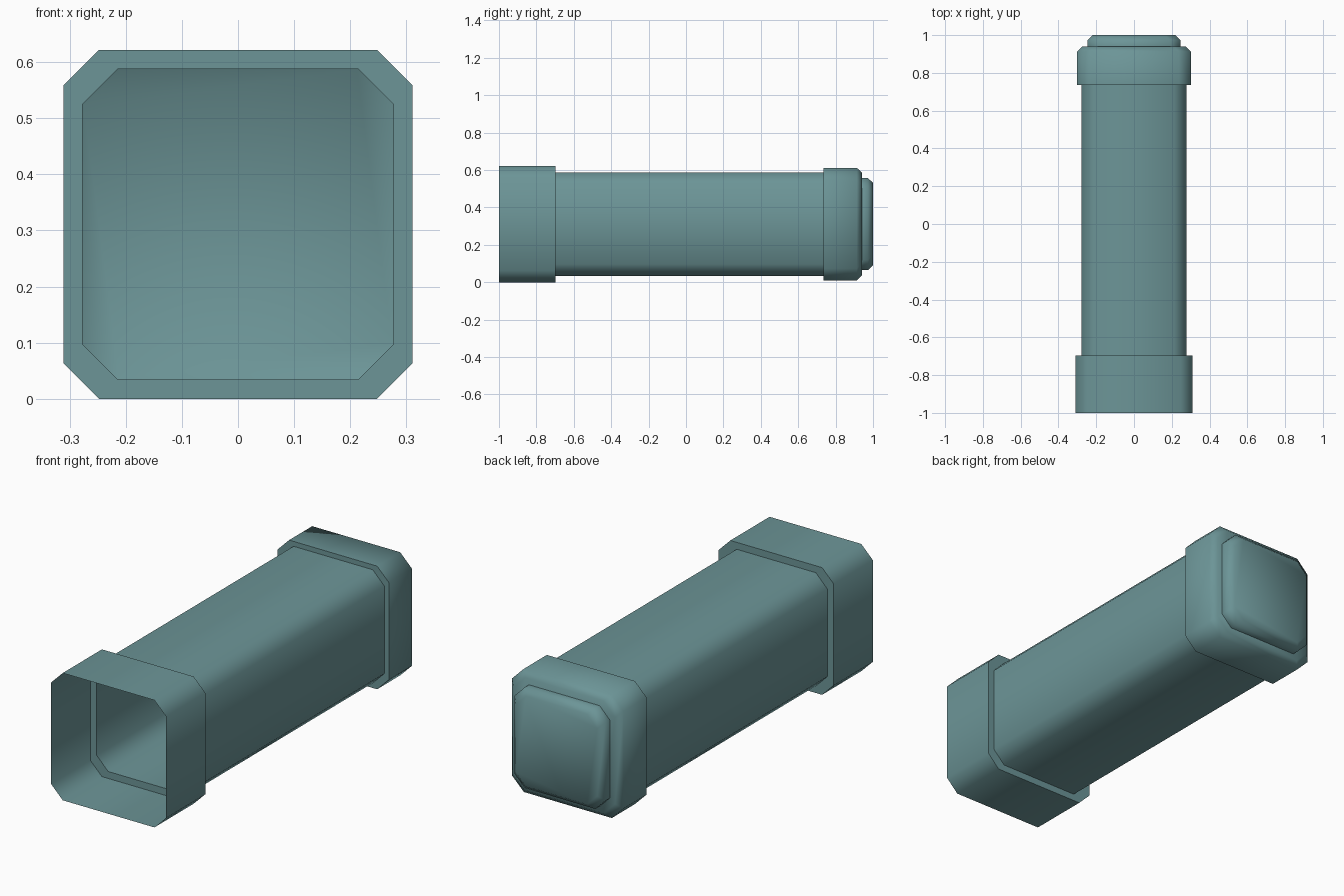
import bpy, bmesh, math

if "Cube" in bpy.data.objects:
    bpy.data.objects.remove(bpy.data.objects["Cube"])

ZC = 0.311      # height of the tube axis
mat = bpy.data.materials.new("muted teal")
mat.diffuse_color = (0.15, 0.30, 0.31, 1)
mat.use_nodes = True
mat.node_tree.nodes["Principled BSDF"].inputs["Base Color"].default_value = mat.diffuse_color


def octagon(h, c):
    """Square of half-size h with corners cut by c, counter-clockwise in x/z."""
    k = h - c
    return [(h, -k), (h, k), (k, h), (-k, h), (-h, k), (-h, -k), (-k, -h), (k, -h)]


def loft(name, rings, cap=False):
    """Skin octagon rings given as (y, half size, corner cut); optional end cap."""
    bm = bmesh.new()
    loops = [[bm.verts.new((x, y, ZC + z)) for x, z in octagon(h, c)]
             for y, h, c in rings]
    for a, b in zip(loops, loops[1:]):
        for i in range(8):
            j = (i + 1) % 8
            bm.faces.new((a[i], b[i], b[j], a[j])).normal_flip()
    if cap:
        bm.faces.new(list(reversed(loops[-1])))
    bm.normal_update()
    # make the outer walls point away from the axis
    wall = max(bm.faces, key=lambda f: f.normal.x ** 2)
    if wall.normal.x * wall.calc_center_median().x < 0:
        bmesh.ops.reverse_faces(bm, faces=[f for f in bm.faces if len(f.verts) == 4])
    for f in bm.faces:
        if len(f.verts) == 8 and f.normal.y < 0:
            f.normal_flip()
    me = bpy.data.meshes.new(name)
    bm.to_mesh(me)
    bm.free()
    me.materials.append(mat)
    ob = bpy.data.objects.new(name, me)
    bpy.context.collection.objects.link(ob)
    bpy.ops.object.select_all(action='DESELECT')
    ob.select_set(True)
    bpy.context.view_layer.objects.active = ob
    bpy.ops.object.shade_smooth_by_angle(angle=math.radians(60))
    return ob


C = 0.063
# open front collar with the step down to the tube
loft("front_collar", [(-1, 0.311, C), (-0.697, 0.311, C), (-0.697, 0.277, C)])
# long hollow tube
loft("tube", [(-0.697, 0.277, C), (0.735, 0.277, C)])
# closed back collar with a bevelled rim
loft("back_collar", [(0.735, 0.277, C), (0.735, 0.301, C), (0.913, 0.301, C),
                     (0.94, 0.275, C)], cap=True)
# raised end plate
loft("end_plate", [(0.94, 0.246, 0.055), (0.973, 0.246, 0.055),
                   (1.0, 0.22, 0.055)], cap=True)
